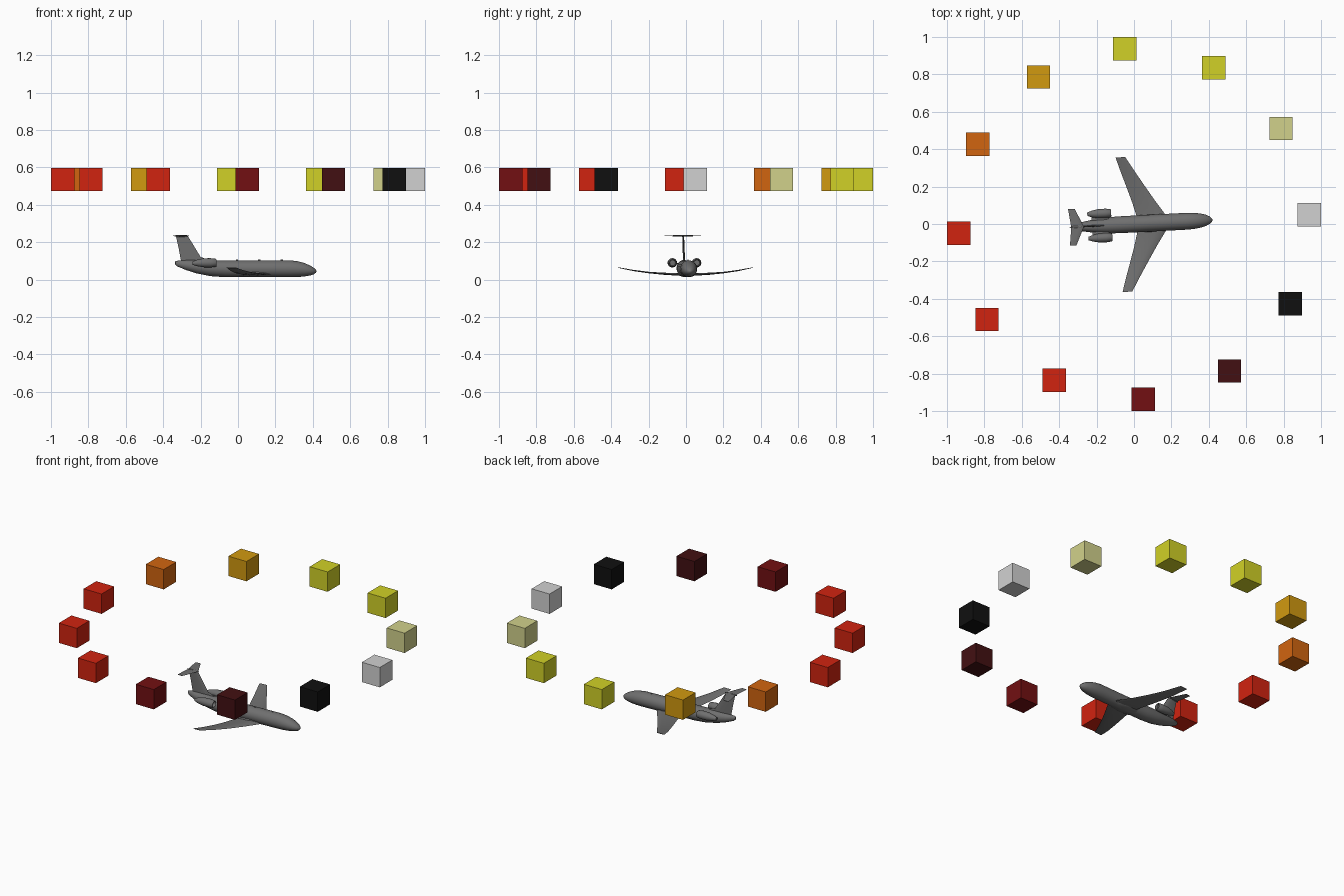
import bpy, bmesh
from math import sin, cos, pi, radians
from mathutils import Matrix, Vector

old = bpy.data.objects.get("Cube")
if old:
    bpy.data.objects.remove(old, do_unlink=True)

HEADING = Matrix.Rotation(radians(3), 4, 'Z')


def material(name, *rgb):
    m = bpy.data.materials.new(name)
    m.use_nodes = True
    m.diffuse_color = (*rgb, 1)
    m.node_tree.nodes["Principled BSDF"].inputs["Base Color"].default_value = (*rgb, 1)
    return m


white = material("white", .64, .64, .64)
black = material("black", .005, .005, .005)
maroon = material("dark maroon", .055, .005, .006)
dark_red = material("dark red", .168, .005, .006)
red = material("red", .64, .017, .005)
orange = material("orange", .64, .13, .005)
amber = material("amber", .64, .32, .005)
yellow = material("yellow", .64, .64, .02)
cream = material("cream", .64, .64, .26)
grey = material("grey", .16, .16, .16)


def loft(name, rings, mat, smooth=40):
    """Skin a list of equal-length rings and cap both ends."""
    bm = bmesh.new()
    loops = [[bm.verts.new(HEADING @ Vector(p)) for p in ring] for ring in rings]
    n = len(loops[0])
    for a, b in zip(loops, loops[1:]):
        for i in range(n):
            j = (i + 1) % n
            bm.faces.new((a[i], a[j], b[j], b[i]))
    bm.faces.new(loops[0])
    bm.faces.new(loops[-1])
    bmesh.ops.recalc_face_normals(bm, faces=bm.faces)
    mesh = bpy.data.meshes.new(name)
    bm.to_mesh(mesh)
    bm.free()
    mesh.materials.append(mat)
    ob = bpy.data.objects.new(name, mesh)
    bpy.context.collection.objects.link(ob)
    bpy.ops.object.select_all(action='DESELECT')
    ob.select_set(True)
    bpy.context.view_layer.objects.active = ob
    bpy.ops.object.shade_smooth_by_angle(angle=radians(smooth))
    return ob


def tube(name, stations, y=0, sides=24):
    """Body along x from stations (x, centre z, half width, half height)."""
    loft(name, [[(x, y + w * cos(2 * pi * i / sides), z + h * sin(2 * pi * i / sides))
                 for i in range(sides)] for x, z, w, h in stations], grey)


def foil(lead, trail, thick, place):
    """Lens-shaped section; place(x, t) turns chord and thickness into a point."""
    chord = trail - lead
    shape = ((0, 0), (.1, .7), (.35, 1), (.7, .6), (1, 0), (.7, -.4), (.35, -.6), (.1, -.4))
    return [place(lead + chord * u, t * thick) for u, t in shape]


# Fuselage with drooped nose and upswept tail
tube("fuselage", [
    (-.336, .090, .004, .008), (-.325, .086, .011, .015), (-.28, .078, .024, .026),
    (-.22, .069, .035, .036), (-.15, .061, .043, .042), (-.07, .058, .045, .045),
    (.05, .058, .045, .045), (.18, .058, .045, .045), (.28, .058, .045, .045),
    (.32, .056, .043, .042), (.355, .053, .038, .036), (.385, .049, .030, .027),
    (.405, .046, .020, .018), (.416, .045, .010, .009), (.42, .045, .002, .002)])

# Belly fairing where the wings meet the body
tube("wing_fairing", [(-.03, .034, .01, .004), (.01, .032, .040, .016),
                      (.09, .032, .048, .019), (.15, .032, .040, .016), (.19, .034, .01, .004)])

# Wings, engines and pylons on both sides
for side, label in ((1, "left"), (-1, "right")):
    wing = []
    for y, lead, trail, z, thick in ((0, .19, .02, .027, .009), (.05, .165, .014, .027, .009),
                                     (.12, .118, -.005, .030, .007), (.20, .068, -.03, .037, .005),
                                     (.28, .019, -.056, .048, .004), (.36, -.028, -.08, .064, .002)):
        wing.append(foil(lead, trail, thick, lambda x, t: (x, side * y, z + t)))
    loft(label + "_wing", wing, grey)

    tube(label + "_engine", [(-.247, .088, .009, .009), (-.225, .089, .017, .017),
                             (-.19, .090, .024, .024), (-.15, .090, .025, .025),
                             (-.125, .090, .022, .022), (-.119, .090, .018, .018),
                             (-.135, .090, .015, .015)], side * .065, 18)
    loft(label + "_engine_pylon",
         [foil(-.135, -.225, .005, lambda x, t: (x, side * y, .085 + t)) for y in (.02, .06)], grey)

# Swept fin and its dorsal fillet
loft("tail_fin", [foil(lead, trail, thick, lambda x, t: (x, t, z))
                  for z, lead, trail, thick in ((.075, -.16, -.30, .007), (.105, -.19, -.306, .007),
                                                (.17, -.23, -.318, .006), (.236, -.27, -.333, .005))], grey)
loft("dorsal_fillet", [foil(lead, -.25, .005, lambda x, t: (x, t, z))
                       for z, lead in ((.09, -.13), (.103, -.155), (.122, -.2))], grey)

# Stabiliser on top of the fin
loft("tailplane", [foil(lead, trail, thick, lambda x, t: (x, y, .234 + t))
                   for y, lead, trail, thick in ((-.098, -.313, -.348, .002), (0, -.268, -.336, .005),
                                                 (.098, -.313, -.348, .002))], grey)
tube("tailplane_bullet", [(-.345, .234, .001, .001), (-.325, .234, .006, .006),
                          (-.285, .234, .006, .006), (-.262, .234, .001, .001)], 0, 10)

# Small aerials along the roof
for x in (.0, .12, .24):
    loft("aerial", [foil(x, x - .012, .001, lambda u, t: (u, t, z)) for z in (.098, .108)], grey)

# Ring of twelve axis-aligned marker cubes, clockwise from the nose
colours = (white, black, maroon, dark_red, red, red, red, orange, amber, yellow, yellow, cream)
for i, mat in enumerate(colours):
    a = radians(3 - 30 * i)
    bpy.ops.mesh.primitive_cube_add(size=.125, location=(.9375 * cos(a), .9375 * sin(a), .5355))
    cube = bpy.context.object
    cube.name = f"marker_cube_{i + 1}"
    cube.data.materials.append(mat)
